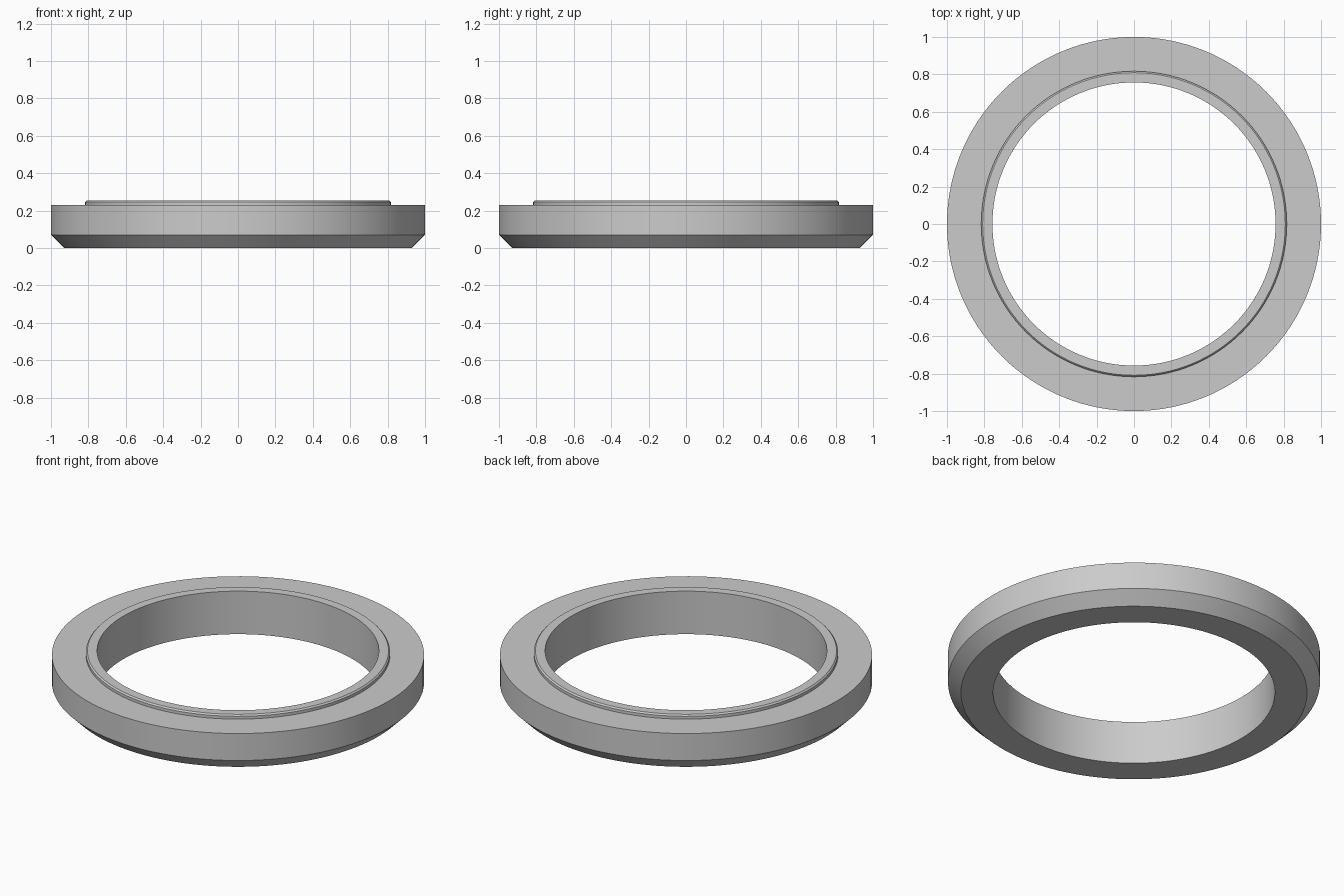
import bpy
import bmesh
import math
from mathutils import Matrix, Vector

SEGMENTS = 128

default_cube = bpy.data.objects.get("Cube")
if default_cube:
    bpy.data.objects.remove(default_cube, do_unlink=True)

# Plain grey finish
grey = bpy.data.materials.new("plain_grey")
grey.use_nodes = True
colour = (0.6, 0.6, 0.6, 1)
grey.diffuse_color = colour
grey.node_tree.nodes["Principled BSDF"].inputs["Base Color"].default_value = colour


def lathe(name, profile, material):
    """Revolve a closed (radius, height) profile around z."""
    bm = bmesh.new()
    verts = [bm.verts.new((r, 0, z)) for r, z in profile]
    edges = [bm.edges.new((v, verts[i - 1])) for i, v in enumerate(verts)]
    bmesh.ops.spin(bm, geom=verts + edges, cent=(0, 0, 0), axis=(0, 0, 1),
                   angle=math.tau, steps=SEGMENTS, use_merge=True)
    bmesh.ops.remove_doubles(bm, verts=bm.verts, dist=0.0001)
    bmesh.ops.recalc_face_normals(bm, faces=bm.faces)
    mesh = bpy.data.meshes.new(name)
    bm.to_mesh(mesh)
    bm.free()
    mesh.materials.append(material)
    obj = bpy.data.objects.new(name, mesh)
    bpy.context.collection.objects.link(obj)
    bpy.ops.object.select_all(action="DESELECT")
    obj.select_set(True)
    bpy.context.view_layer.objects.active = obj
    bpy.ops.object.shade_smooth_by_angle(angle=math.radians(30))
    return obj


# Flanged ring: bevelled foot, straight rim, raised collar with a small chamfer
lathe("flanged_ring", [
    (0.757, 0), (0.93, 0), (1, 0.07), (1, 0.23),
    (0.817, 0.23), (0.817, 0.247), (0.809, 0.255), (0.757, 0.255),
], grey)
